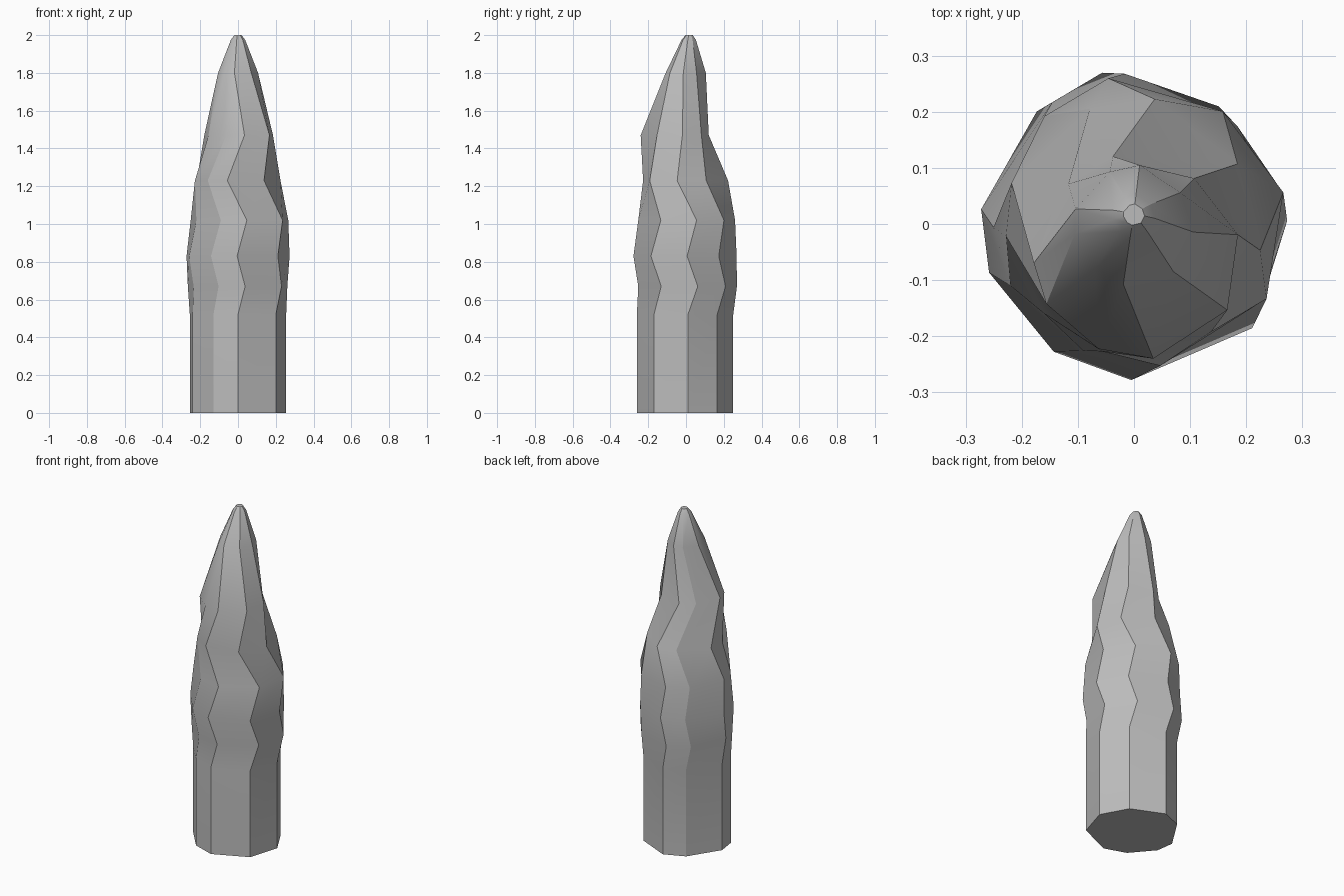
import bpy
import bmesh
import math
from mathutils import Matrix, Vector

if "Cube" in bpy.data.objects:
    bpy.data.objects.remove(bpy.data.objects["Cube"], do_unlink=True)

# Single stone-grey material
grey = bpy.data.materials.new("stone_grey")
grey.use_nodes = True
color = (0.5, 0.5, 0.5, 1)
grey.diffuse_color = color
grey.node_tree.nodes["Principled BSDF"].inputs["Base Color"].default_value = color

# Irregular nine-sided outline of the shaft
outline = [(0, -.26), (.2, -.17), (.255, .01), (.17, .165), (-.02, .25),
           (-.14, .2), (-.255, .02), (-.24, -.085), (-.13, -.215)]

# Cross-sections going up: height, scale, twist in degrees, shift x, shift y
sections = [
    (0, 1, 0, 0, 0),
    (.52, 1, 0, 0, 0),
    (.67, 1.04, 8, 0, .015),
    (.83, 1.07, -1, 0, 0),
    (1.02, 1.02, 8, .01, .01),
    (1.23, .9, -14, 0, 0),
    (1.47, .72, 9, .005, -.055),
    (1.8, .42, -10, 0, 0),
    (1.975, .15, -10, 0, .015),
    (2, .075, -10, 0, .017),
]

# Twisted, tapering spike lofted through the sections
bm = bmesh.new()
rings = []
for z, scale, twist, dx, dy in sections:
    turn = Matrix.Rotation(math.radians(twist), 3, "Z")
    rings.append([bm.verts.new(turn @ Vector((x, y, 0)) * scale + Vector((dx, dy, z)))
                  for x, y in outline])
count = len(outline)
for low, high in zip(rings, rings[1:]):
    for i in range(count):
        j = (i + 1) % count
        bm.faces.new((low[i], low[j], high[j], high[i]))
bm.faces.new(rings[0][::-1])
bm.faces.new(rings[-1])
bmesh.ops.recalc_face_normals(bm, faces=bm.faces)

mesh = bpy.data.meshes.new("spike")
bm.to_mesh(mesh)
bm.free()
mesh.materials.append(grey)
spike = bpy.data.objects.new("spike", mesh)
bpy.context.collection.objects.link(spike)

# Smooth bands with crisp vertical ridges
bpy.ops.object.select_all(action="DESELECT")
spike.select_set(True)
bpy.context.view_layer.objects.active = spike
bpy.ops.object.shade_smooth_by_angle(angle=math.radians(30))
